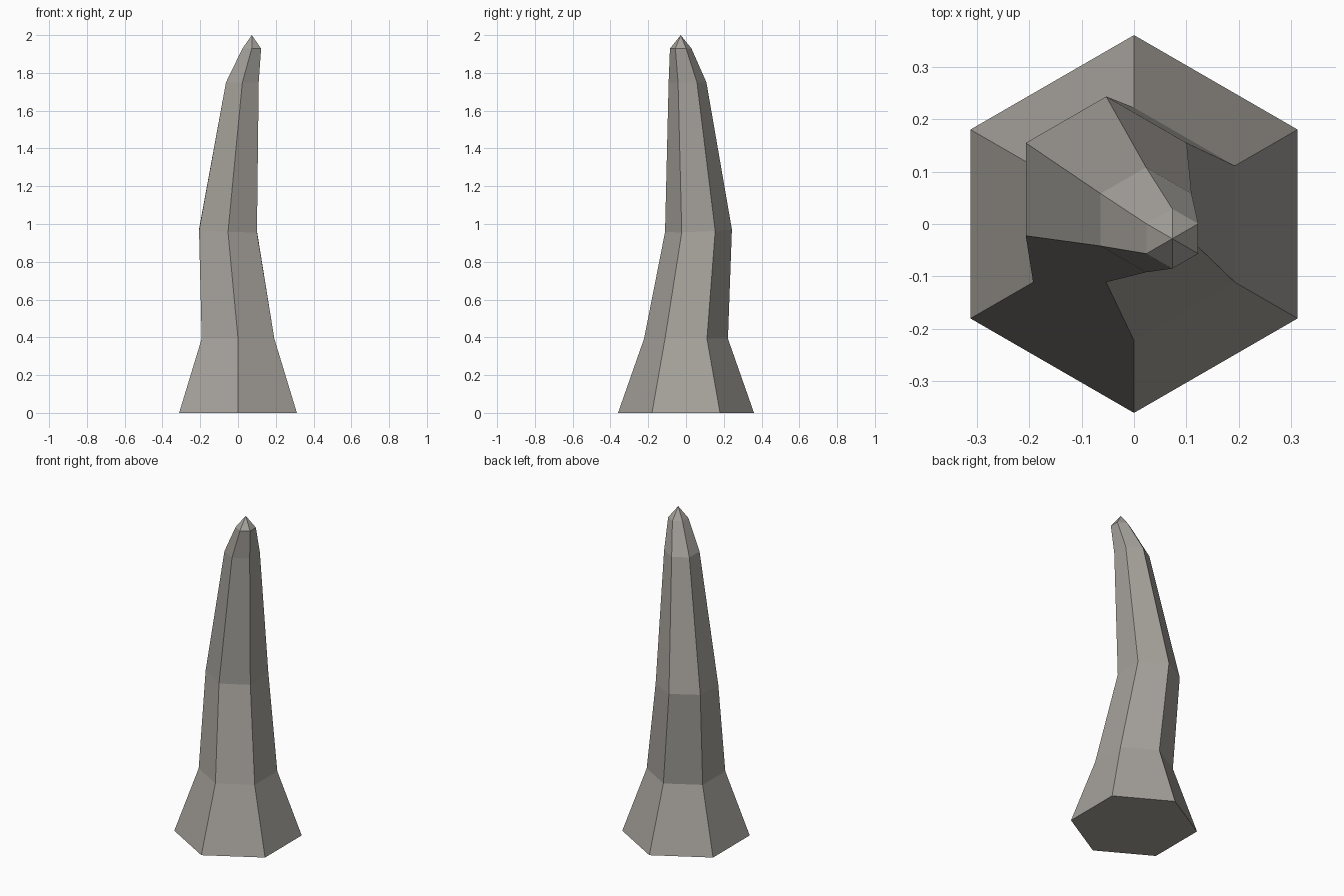
import bpy, bmesh, math

if "Cube" in bpy.data.objects:
    bpy.data.objects.remove(bpy.data.objects["Cube"])

# stone colour
stone = bpy.data.materials.new("warm grey stone")
stone.diffuse_color = (0.38, 0.36, 0.33, 1)
stone.use_nodes = True
stone.node_tree.nodes["Principled BSDF"].inputs["Base Color"].default_value = stone.diffuse_color

# rings: centre x, y, z, radius, tilt in x, tilt in y
RINGS = [
    (0.0, 0.0, 0.0, 0.36, 0, 0),
    (0.0, 0.0, 0.393, 0.222, 0, 0),
    (-0.053, 0.066, 0.964, 0.177, -0.03, 0.04),
    (0.023, 0.008, 1.75, 0.10, 0, 0),
    (0.073, -0.028, 1.929, 0.057, 0, 0),
]

bm = bmesh.new()
loops = []
for cx, cy, cz, r, tx, ty in RINGS:
    loop = []
    for i in range(6):
        a = math.radians(30 + 60 * i)
        dx, dy = r * math.cos(a), r * math.sin(a)
        loop.append(bm.verts.new((cx + dx, cy + dy, cz + tx * dx + ty * dy)))
    loops.append(loop)

# bottom, sides and pointed tip
bm.faces.new(loops[0][::-1])
for lo, hi in zip(loops, loops[1:]):
    for i in range(6):
        j = (i + 1) % 6
        bm.faces.new((lo[i], lo[j], hi[j], hi[i]))
tip = bm.verts.new((0.073, -0.028, 2.0))
for i in range(6):
    bm.faces.new((loops[-1][i], loops[-1][(i + 1) % 6], tip))
bmesh.ops.recalc_face_normals(bm, faces=bm.faces)

mesh = bpy.data.meshes.new("stone_spike")
bm.to_mesh(mesh)
bm.free()
mesh.materials.append(stone)
bpy.context.collection.objects.link(bpy.data.objects.new("stone_spike", mesh))
